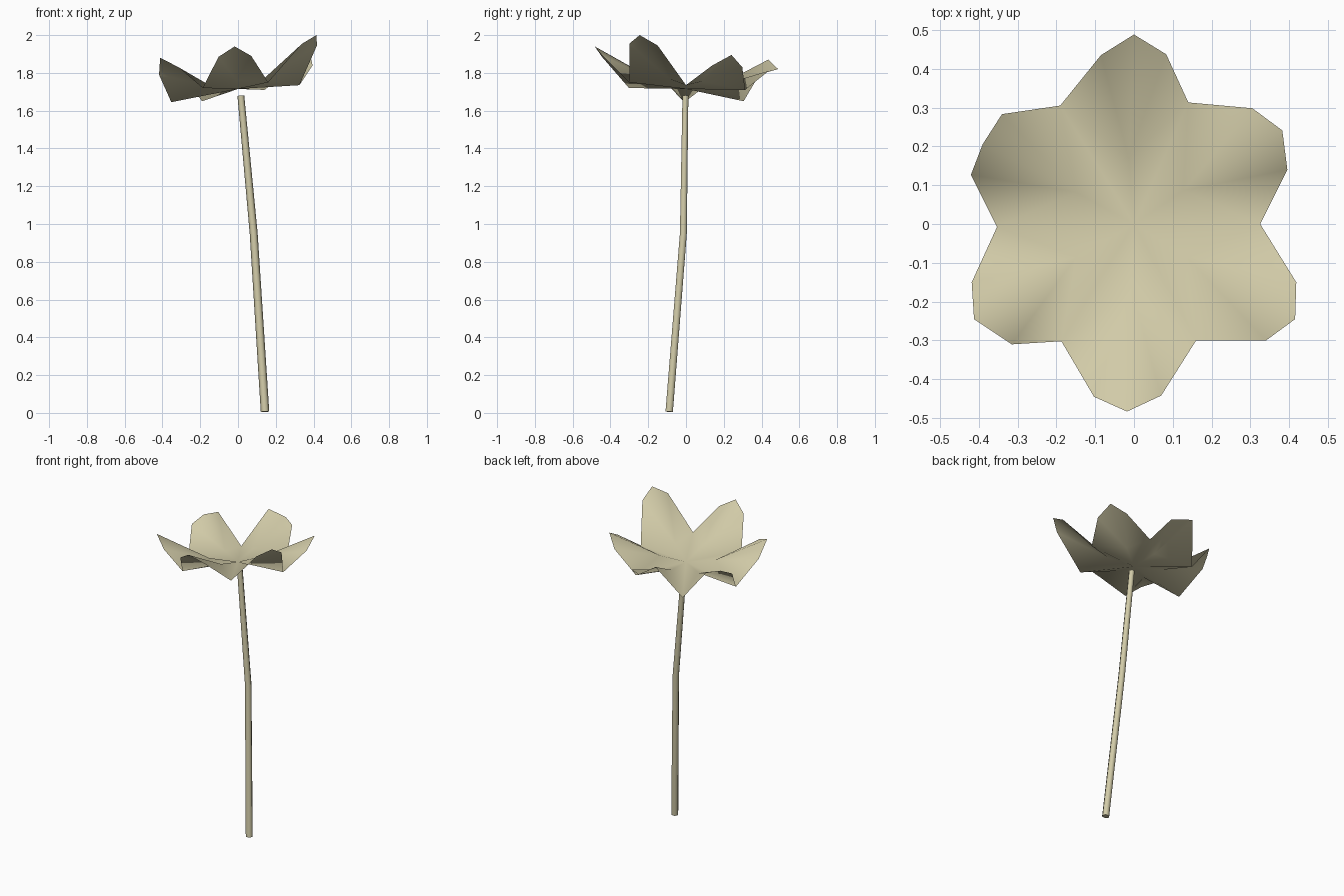
import bpy, bmesh, math
from mathutils import Vector

cube = bpy.data.objects.get("Cube")
if cube:
    bpy.data.objects.remove(cube, do_unlink=True)

# One dry straw colour for everything
straw = bpy.data.materials.new("dry_straw")
straw.use_nodes = True
colour = (0.64, 0.595, 0.39, 1)
straw.diffuse_color = colour
straw.node_tree.nodes["Principled BSDF"].inputs["Base Color"].default_value = colour


def make_object(name, bm):
    bmesh.ops.recalc_face_normals(bm, faces=bm.faces[:])
    mesh = bpy.data.meshes.new(name)
    bm.to_mesh(mesh)
    bm.free()
    mesh.materials.append(straw)
    obj = bpy.data.objects.new(name, mesh)
    bpy.context.collection.objects.link(obj)
    return obj


# Blossom: a notch, then the three tip points of the petal that follows it
centre = Vector((0, 0, 1.715))
notches = [(0.14, 0.313, 1.71), (-0.19, 0.305, 1.65), (-0.353, -0.008, 1.645),
           (-0.187, -0.302, 1.72), (0.16, -0.30, 1.75), (0.325, 0, 1.735)]
tips = [[(0.083, 0.437, 1.81), (0, 0.488, 1.82), (-0.085, 0.435, 1.87)],
        [(-0.34, 0.283, 1.84), (-0.39, 0.205, 1.84), (-0.42, 0.127, 1.80)],
        [(-0.418, -0.15, 1.79), (-0.412, -0.245, 1.88), (-0.315, -0.31, 1.83)],
        [(-0.103, -0.445, 1.885), (-0.018, -0.483, 1.94), (0.07, -0.442, 1.89)],
        [(0.34, -0.30, 1.955), (0.415, -0.245, 2.0), (0.418, -0.15, 1.945)],
        [(0.395, 0.14, 1.84), (0.382, 0.241, 1.895), (0.305, 0.298, 1.83)]]

bm = bmesh.new()
heart = bm.verts.new(centre)
notch_verts = [bm.verts.new(p) for p in notches]
for i, petal in enumerate(tips):
    a, b = notch_verts[i], notch_verts[(i + 1) % 6]
    # Raised root of the petal, about halfway out from the heart
    root = centre.lerp((a.co + b.co) / 2, 0.55) + Vector((0, 0, 0.036))
    fold = bm.verts.new(root)
    rim = [a] + [bm.verts.new(p) for p in petal] + [b]
    for p, q in zip(rim, rim[1:]):
        bm.faces.new((p, q, fold))
    bm.faces.new((heart, a, fold))
    bm.faces.new((heart, fold, b))
for f in bm.faces:
    f.smooth = True
blossom = make_object("blossom", bm)
# The open side of the blossom faces up
if sum(p.normal.z for p in blossom.data.polygons) < 0:
    blossom.data.flip_normals()

# Stem: slim six-sided tube with one bend
path = [Vector(p) for p in [(0.143, -0.089, 0.006), (0.083, -0.014, 0.95), (0.015, -0.003, 1.68)]]
radii = [0.0225, 0.021, 0.018]
bm = bmesh.new()
rings = []
for i, (point, radius) in enumerate(zip(path, radii)):
    along = (path[min(i + 1, 2)] - path[max(i - 1, 0)]).normalized()
    side = Vector((0, 1, 0)).cross(along).normalized()
    other = along.cross(side)
    angles = [math.tau * k / 6 for k in range(6)]
    rings.append([bm.verts.new(point + radius * (side * math.cos(t) + other * math.sin(t)))
                  for t in angles])
for low, high in zip(rings, rings[1:]):
    for k in range(6):
        n = (k + 1) % 6
        bm.faces.new((low[k], low[n], high[n], high[k])).smooth = True
bm.faces.new(rings[0])
bm.faces.new(rings[-1])
make_object("stem", bm)
